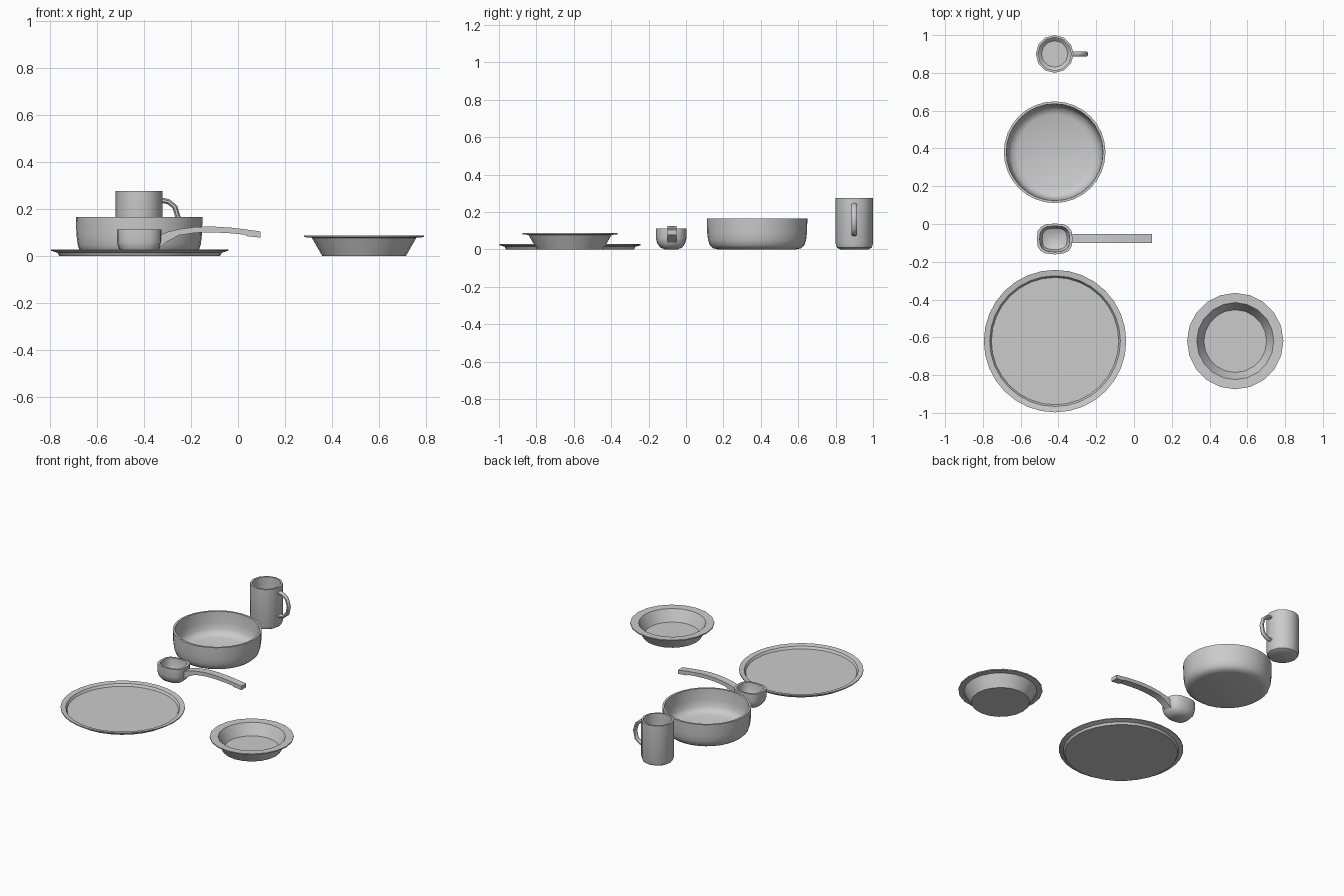
import bpy, bmesh, math
from mathutils import Vector

cube = bpy.data.objects.get("Cube")
if cube:
    bpy.data.objects.remove(cube, do_unlink=True)

GREY = (0.6, 0.6, 0.6, 1)
metal = bpy.data.materials.new("grey metal")
metal.use_nodes = True
metal.diffuse_color = GREY
metal.node_tree.nodes["Principled BSDF"].inputs["Base Color"].default_value = GREY


def finish(bm, name, angle):
    bmesh.ops.recalc_face_normals(bm, faces=bm.faces)
    mesh = bpy.data.meshes.new(name)
    bm.to_mesh(mesh)
    bm.free()
    mesh.materials.append(metal)
    ob = bpy.data.objects.new(name, mesh)
    bpy.context.collection.objects.link(ob)
    bpy.ops.object.select_all(action="DESELECT")
    ob.select_set(True)
    bpy.context.view_layer.objects.active = ob
    if angle:
        bpy.ops.object.shade_smooth_by_angle(angle=math.radians(angle))
    return ob


def bridge(bm, rings):
    for a, b in zip(rings, rings[1:]):
        for i in range(len(a)):
            j = (i + 1) % len(a)
            bm.faces.new((a[i], a[j], b[j], b[i]))
    bm.faces.new(rings[0])
    bm.faces.new(rings[-1])


def rounded(t, power):
    """Point on a unit circle, squared off as power drops below 1."""
    c, s = math.cos(t), math.sin(t)
    return (math.copysign(abs(c) ** power, c), math.copysign(abs(s) ** power, s))


def vessel(name, centre, sides, profile, angle, depth=1.0, power=1.0):
    """Closed shell from (radius, z) pairs, outer base up to rim, then inner floor."""
    bm = bmesh.new()
    rings = []
    for r, z in profile:
        ring = []
        for i in range(sides):
            x, y = rounded(math.tau * i / sides, power)
            ring.append(bm.verts.new((centre[0] + r * x, centre[1] + r * depth * y, z)))
        rings.append(ring)
    bridge(bm, rings)
    return finish(bm, name, angle)


def tube(name, path, y, half_width, half_thick, sides, angle):
    """Handle swept along (x, z) points in the plane of the given y."""
    bm = bmesh.new()
    pts = [Vector((x, 0, z)) for x, z in path]
    rings = []
    for k, p in enumerate(pts):
        along = (pts[min(k + 1, len(pts) - 1)] - pts[max(k - 1, 0)]).normalized()
        normal = Vector((-along.z, 0, along.x))
        ring = []
        for i in range(sides):
            t = math.tau * (i + 0.5) / sides
            q = p + normal * math.sin(t) * half_thick
            ring.append(bm.verts.new((q.x, y + math.cos(t) * half_width, q.z)))
        rings.append(ring)
    bridge(bm, rings)
    return finish(bm, name, angle)


# Flat plate with a narrow raised rim
vessel("plate", (-0.418, -0.62), 32,
       [(0.342, 0), (0.35, 0.014), (0.377, 0.022), (0.377, 0.028),
        (0.346, 0.023), (0.337, 0.008)], 30)

# Deep dish with a wide flat rim
vessel("dish", (0.536, -0.62), 20,
       [(0.178, 0), (0.222, 0.077), (0.255, 0.080), (0.255, 0.087),
        (0.204, 0.085), (0.166, 0.012)], 30)

# Round cooking bowl
vessel("bowl", (-0.42, 0.38), 32,
       [(0.21, 0), (0.235, 0.006), (0.253, 0.022), (0.262, 0.05), (0.267, 0.09),
        (0.269, 0.165), (0.256, 0.165), (0.253, 0.09), (0.245, 0.05),
        (0.232, 0.028), (0.2, 0.015)], 40)

# Mug and its curved handle
vessel("mug", (-0.42, 0.9), 12,
       [(0.075, 0), (0.093, 0.009), (0.1, 0.03), (0.1, 0.275), (0.088, 0.275),
        (0.088, 0.035), (0.07, 0.018)], 40)
tube("mug_handle",
     [(-0.33, 0.238), (-0.295, 0.23), (-0.268, 0.208), (-0.254, 0.16),
      (-0.265, 0.11), (-0.295, 0.085), (-0.33, 0.08)],
     0.9, 0.015, 0.012, 8, 50)

# Ladle: squarish rounded scoop
vessel("ladle_scoop", (-0.42, -0.079), 16,
       [(0.04, 0), (0.068, 0.01), (0.087, 0.032), (0.095, 0.06), (0.095, 0.112),
        (0.08, 0.112), (0.078, 0.06), (0.066, 0.032), (0.035, 0.018)],
       40, depth=0.86, power=0.72)

# Ladle handle: arched flat bar, thick where it meets the scoop
bm = bmesh.new()
rings = []
for x, low, high in [(-0.34, 0.03, 0.085), (-0.3, 0.062, 0.102), (-0.25, 0.088, 0.114),
                     (-0.18, 0.098, 0.123), (-0.11, 0.1, 0.125), (-0.03, 0.096, 0.12),
                     (0.03, 0.09, 0.113), (0.035, 0.084, 0.112), (0.095, 0.078, 0.104)]:
    rings.append([bm.verts.new((x, -0.076 + side * 0.024, z))
                  for side, z in ((-1, low), (1, low), (1, high), (-1, high))])
bridge(bm, rings)
finish(bm, "ladle_handle", 30)
